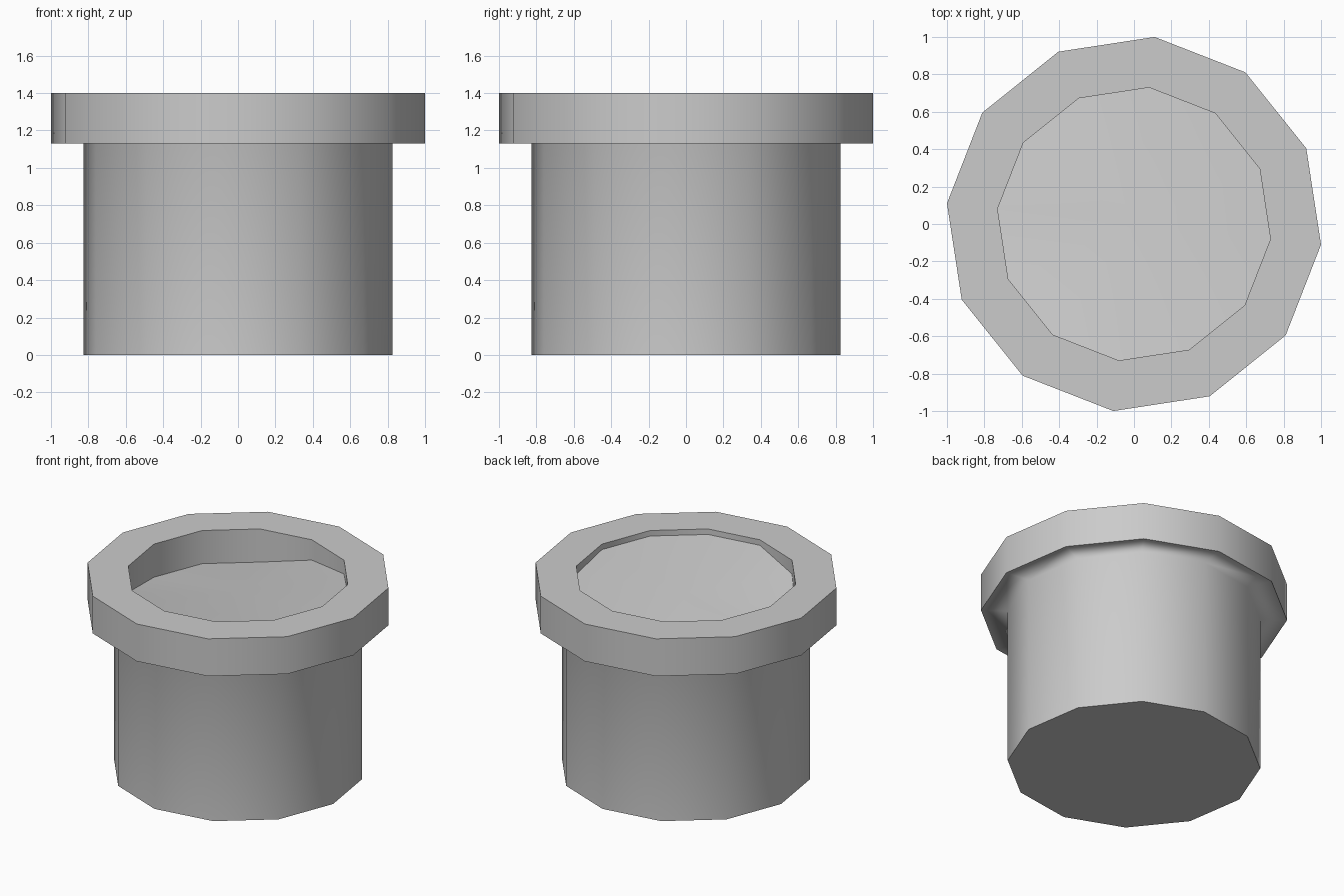
import bpy, bmesh, math

cube = bpy.data.objects.get("Cube")
if cube:
    bpy.data.objects.remove(cube, do_unlink=True)

SIDES = 12
TURN = math.radians(23.7)
TOP, LIP, BODY_R, LIP_R, HOLE_R = 1.4, 1.13, 0.83, 1.006, 0.734
# Depth of the uneven fill below the rim, corner by corner
DEPTHS = [0.06, 0.10, 0.147, 0.24, 0.24, 0.24, 0.19, 0.10, 0.04, 0.04, 0.04, 0.04]

grey = bpy.data.materials.new("plain_grey")
grey.use_nodes = True
colour = (0.6, 0.6, 0.6, 1)
grey.diffuse_color = colour
grey.node_tree.nodes["Principled BSDF"].inputs["Base Color"].default_value = colour


def ring(bm, radius, heights):
    verts = []
    for i, z in enumerate(heights):
        a = TURN + math.tau * i / SIDES
        verts.append(bm.verts.new((radius * math.cos(a), radius * math.sin(a), z)))
    return verts


def finish(bm, name):
    bm.normal_update()
    for f in bm.faces:
        f.smooth = True
    mesh = bpy.data.meshes.new(name)
    bm.to_mesh(mesh)
    bm.free()
    mesh.materials.append(grey)
    obj = bpy.data.objects.new(name, mesh)
    bpy.context.collection.objects.link(obj)
    return obj


fill_heights = [TOP - d for d in DEPTHS]

# Pot: base, body, overhanging lip and inner wall
bm = bmesh.new()
profile = [(BODY_R, 0), (BODY_R, LIP), (LIP_R, LIP), (LIP_R, TOP), (HOLE_R, TOP)]
rings = [ring(bm, r, [z] * SIDES) for r, z in profile]
rings.append(ring(bm, HOLE_R, fill_heights))
for low, high in zip(rings, rings[1:]):
    for i in range(SIDES):
        j = (i + 1) % SIDES
        bm.faces.new((low[i], low[j], high[j], high[i]))
bm.faces.new(rings[0][::-1])
# Crisp outer corners, soft join under the lip
bm.normal_update()
for e in bm.edges:
    if len(e.link_faces) == 2 and e.calc_face_angle_signed() > math.radians(40):
        e.smooth = False
pot = finish(bm, "pot")
weighted = pot.modifiers.new("weighted_normals", 'WEIGHTED_NORMAL')
weighted.mode = 'FACE_AREA'
weighted.keep_sharp = True

# Fill: gently sloping surface inside the rim
bm = bmesh.new()
edge = ring(bm, HOLE_R, fill_heights)
centre = bm.verts.new((0, 0, sum(fill_heights) / SIDES))
for i in range(SIDES):
    bm.faces.new((edge[i], edge[(i + 1) % SIDES], centre))
finish(bm, "fill_surface")
